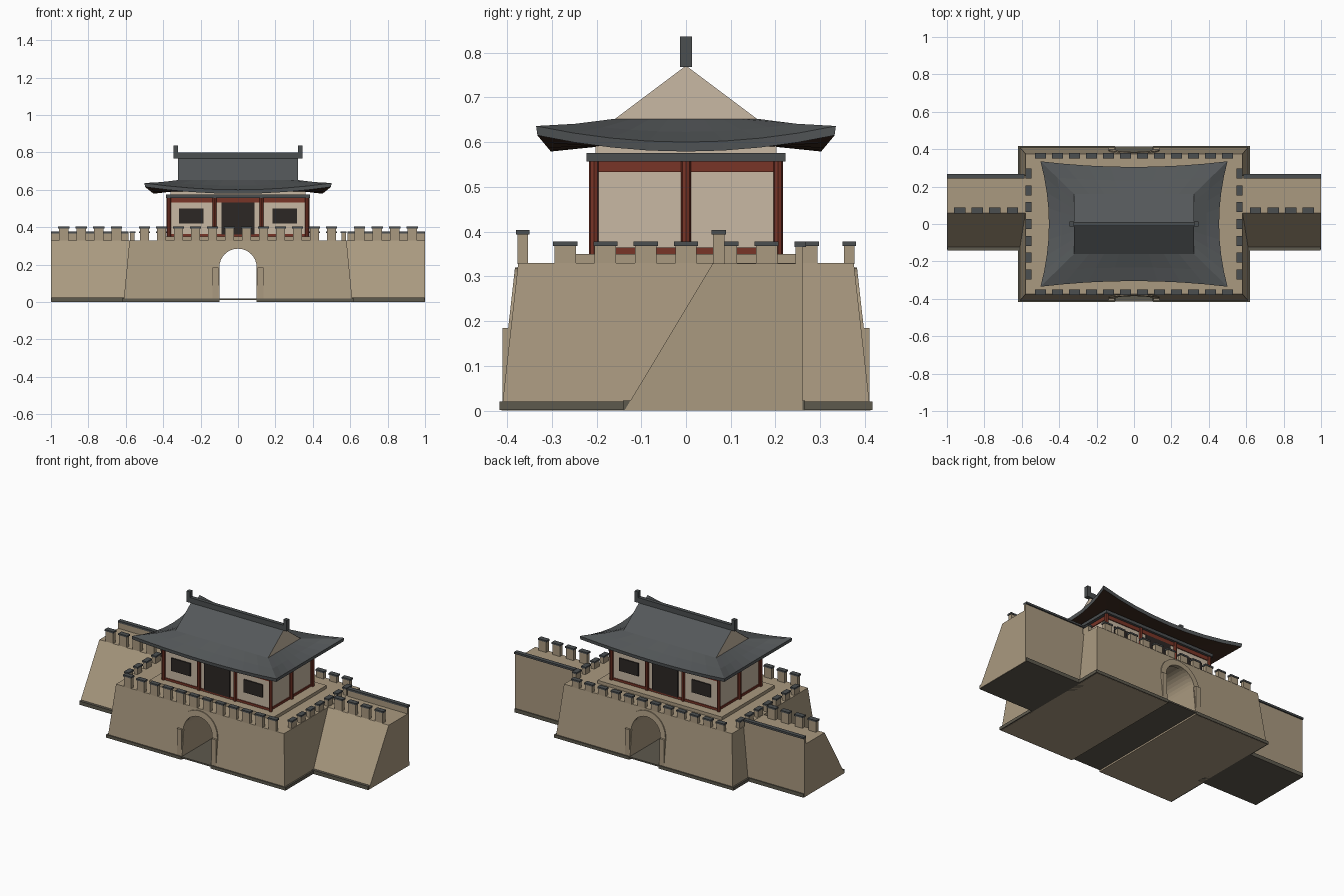
import bpy, bmesh, math

if "Cube" in bpy.data.objects:
    bpy.data.objects.remove(bpy.data.objects["Cube"])

def material(name, r, g, b):
    m = bpy.data.materials.new(name)
    m.diffuse_color = (r, g, b, 1)
    m.use_nodes = True
    m.node_tree.nodes["Principled BSDF"].inputs["Base Color"].default_value = m.diffuse_color
    return m

STONE = material("stone", .40, .32, .215)
BASE = material("base_stone", .11, .10, .075)
TILE = material("roof_tile", .09, .098, .102)
CAP = material("cap_tile", .07, .077, .08)
WOOD = material("red_wood", .19, .035, .02)
PLASTER = material("plaster", .58, .48, .37)
DARK = material("dark_wood", .025, .02, .018)
SOFFIT = material("soffit_wood", .05, .025, .015)

def mesh(name, verts, faces, mat):
    me = bpy.data.meshes.new(name)
    me.from_pydata(verts, [], faces)
    bm = bmesh.new()
    bm.from_mesh(me)
    bmesh.ops.remove_doubles(bm, verts=bm.verts, dist=1e-5)
    bmesh.ops.recalc_face_normals(bm, faces=bm.faces)
    bm.to_mesh(me)
    bm.free()
    ob = bpy.data.objects.new(name, me)
    bpy.context.collection.objects.link(ob)
    if mat:
        me.materials.append(mat)
    return ob

def loft(name, a, b, mat):
    """Closed solid between two matching loops."""
    n = len(a)
    faces = [tuple(range(n)), tuple(range(n, 2 * n))]
    faces += [(i, (i + 1) % n, n + (i + 1) % n, n + i) for i in range(n)]
    return mesh(name, a + b, faces, mat)

def boxes(name, items, mat):
    """Several boxes (x0, x1, y0, y1, z0, z1) in one object."""
    v, f = [], []
    for x0, x1, y0, y1, z0, z1 in items:
        k = len(v)
        v += [(x, y, z) for z in (z0, z1) for x, y in ((x0, y0), (x1, y0), (x1, y1), (x0, y1))]
        f += [tuple(k + i for i in q) for q in
              ((3, 2, 1, 0), (4, 5, 6, 7), (0, 1, 5, 4), (1, 2, 6, 5), (2, 3, 7, 6), (3, 0, 4, 7))]
    return mesh(name, v, f, mat)

def rect(x, y, z):
    return [(-x, -y, z), (x, -y, z), (x, y, z), (-x, y, z)]

def arc(r, zc, n=16):
    return [(r * math.cos(math.pi * i / n), zc + r * math.sin(math.pi * i / n)) for i in range(n + 1)]

def merlons(name, centres, hx, hy, top):
    """Row of battlement blocks with tiled caps."""
    boxes(name, [(x - hx, x + hx, y - hy, y + hy, .328, top - .01) for x, y in centres], STONE)
    boxes(name + "_caps", [(x - hx - .004, x + hx + .004, y - hy - .003, y + hy + .003,
                            top - .01, top) for x, y in centres], CAP)

# Gate body with arched passage
body = loft("gate_body", rect(.612, .412, 0), rect(.58, .375, .33), STONE)
profile = [(.1, -.1)] + arc(.1, .19) + [(-.1, -.1)]
cutter = loft("passage_cutter", [(x, -.6, z) for x, z in profile], [(x, .6, z) for x, z in profile], None)
cutter.hide_render = True
cutter.hide_viewport = True
cut = body.modifiers.new("passage", 'BOOLEAN')
cut.operation, cut.object, cut.solver = 'DIFFERENCE', cutter, 'EXACT'

# Plinth halves and passage floor
boxes("gate_plinth", [(.102, .62, -.417, .417, .001, .02), (-.62, -.102, -.417, .417, .001, .02)], BASE)
boxes("passage_floor", [(-.102, .102, -.414, .414, .01, .019)], BASE)

# Arch surrounds follow the sloping wall
ring = arc(.135, .185) + arc(.1, .185)[::-1]
for s, side in ((-1, "front"), (1, "back")):
    wall_y = lambda z: .412 - .112 * z
    loft(side + "_arch_ring", [(x, s * (wall_y(z) + .006), z) for x, z in ring],
         [(x, s * (wall_y(z) - .02), z) for x, z in ring], STONE)
    boxes(side + "_arch_jambs", [(min(q * .105, q * .135), max(q * .105, q * .135),
          min(s * .38, s * .41), max(s * .38, s * .41), .001, .185) for q in (-1, 1)], STONE)

# Side walls with sloping front, rear parapet and battlements
section = [(-.137, .001), (.06, .329), (.26, .329), (.26, .001)]
for s, side in ((-1, "left"), (1, "right")):
    loft(side + "_wall", [(s * .57, y, z) for y, z in section], [(s, y, z) for y, z in section], STONE)
    a, b = sorted((s * .58, s * .998))
    boxes(side + "_wall_plinth", [(a, b, -.141, .266, 0, .023)], BASE)
    a, b = sorted((s * .585, s))
    boxes(side + "_parapet", [(a, b, .245, .26, .32, .366)], STONE)
    boxes(side + "_parapet_cap", [(a, b, .242, .268, .366, .378)], CAP)
    merlons(side + "_wall_merlons", [(s * (.65 + .094 * i), .073) for i in range(4)], .026, .013, .404)
    merlons(side + "_gate_merlons", [(s * .565, .09 * i) for i in range(-3, 4)], .012, .024, .378)

row = [-.5 + i / 11 for i in range(12)]
merlons("front_merlons", [(x, -.365) for x in row], .025, .012, .404)
merlons("back_merlons", [(x, .365) for x in row], .025, .012, .378)

# Pavilion
boxes("podium", [(-.43, .43, -.26, .26, .325, .35)], STONE)
boxes("pavilion_walls", [(-.362, .362, -.202, .202, .345, .6)], PLASTER)
boxes("wall_rails", [(-.367, .367, -.207, .207, z0, z1) for z0, z1 in ((.349, .364), (.533, .557))], WOOD)
boxes("eave_beam", [(-.386, .386, -.222, .222, .557, .576)], CAP)
spots = [(x, y) for x in (-.37, -.125, .125, .37) for y in (-.206, .206)] + [(-.37, 0), (.37, 0)]
for i, (x, y) in enumerate(spots):
    disc = [(x + .011 * math.cos(t * math.pi / 4), y + .011 * math.sin(t * math.pi / 4)) for t in range(8)]
    loft("column_%d" % (i + 1), [(*p, .35) for p in disc], [(*p, .56) for p in disc], WOOD)
for s, side in ((-1, "front"), (1, "back")):
    a, b = sorted((s * .19, s * .209))
    boxes(side + "_door", [(-.088, .088, a, b, .36, .532)], DARK)
    boxes(side + "_windows", [(-.315, -.185, a, b, .42, .5), (.185, .315, a, b, .42, .5)], DARK)

# Hipped roof skirt: eaves sweep outward and up to the corners
N = 8
def roof_ring(cx, cy, inset_x, inset_y, z, lift):
    pts = []
    for k in range(4):
        for i in range(N):
            t = -1 + 2 * i / N
            u = t * t
            if k % 2 == 0:
                x, y = t * cx, -(cy - inset_y * (1 - u))
            else:
                x, y = cx - inset_x * (1 - u), t * cy
            if k > 1:
                x, y = -x, -y
            pts.append((x, y, z + lift * u))
    return pts

def skin(name, rings, mat):
    n = 4 * N
    f = [(r * n + i, r * n + (i + 1) % n, (r + 1) * n + (i + 1) % n, (r + 1) * n + i)
         for r in range(len(rings) - 1) for i in range(n)]
    return mesh(name, sum(rings, []), f, mat)

top = roof_ring(.32, .16, 0, 0, .652, 0)
edge = roof_ring(.5, .335, .045, .03, .6, .036)
low = roof_ring(.497, .332, .045, .03, .579, .036)
mid = [((a[0] + b[0]) / 2, (a[1] + b[1]) / 2, (a[2] + b[2]) / 2 - .003) for a, b in zip(top, edge)]
skin("roof_skirt", [top, mid, edge, low], TILE)
skin("eave_soffit", [low, roof_ring(.355, .195, 0, 0, .59, 0)], SOFFIT)

# Upper gabled roof, gable ends and ridge
mesh("upper_roof", [(x, y, z) for x in (-.32, .32) for y, z in ((-.16, .652), (0, .772), (.16, .652))],
     [(0, 3, 4, 1), (1, 4, 5, 2)], TILE)
for s, side in ((-1, "left"), (1, "right")):
    mesh(side + "_gable", [(s * .319, -.16, .651), (s * .319, .16, .651), (s * .319, 0, .771)],
         [(0, 1, 2) if s > 0 else (2, 1, 0)], PLASTER)
boxes("ridge", [(-.34, .34, -.012, .012, .768, .8)], CAP)
boxes("ridge_ends", [(-.346, -.322, -.013, .013, .768, .836), (.322, .346, -.013, .013, .768, .836)], CAP)
